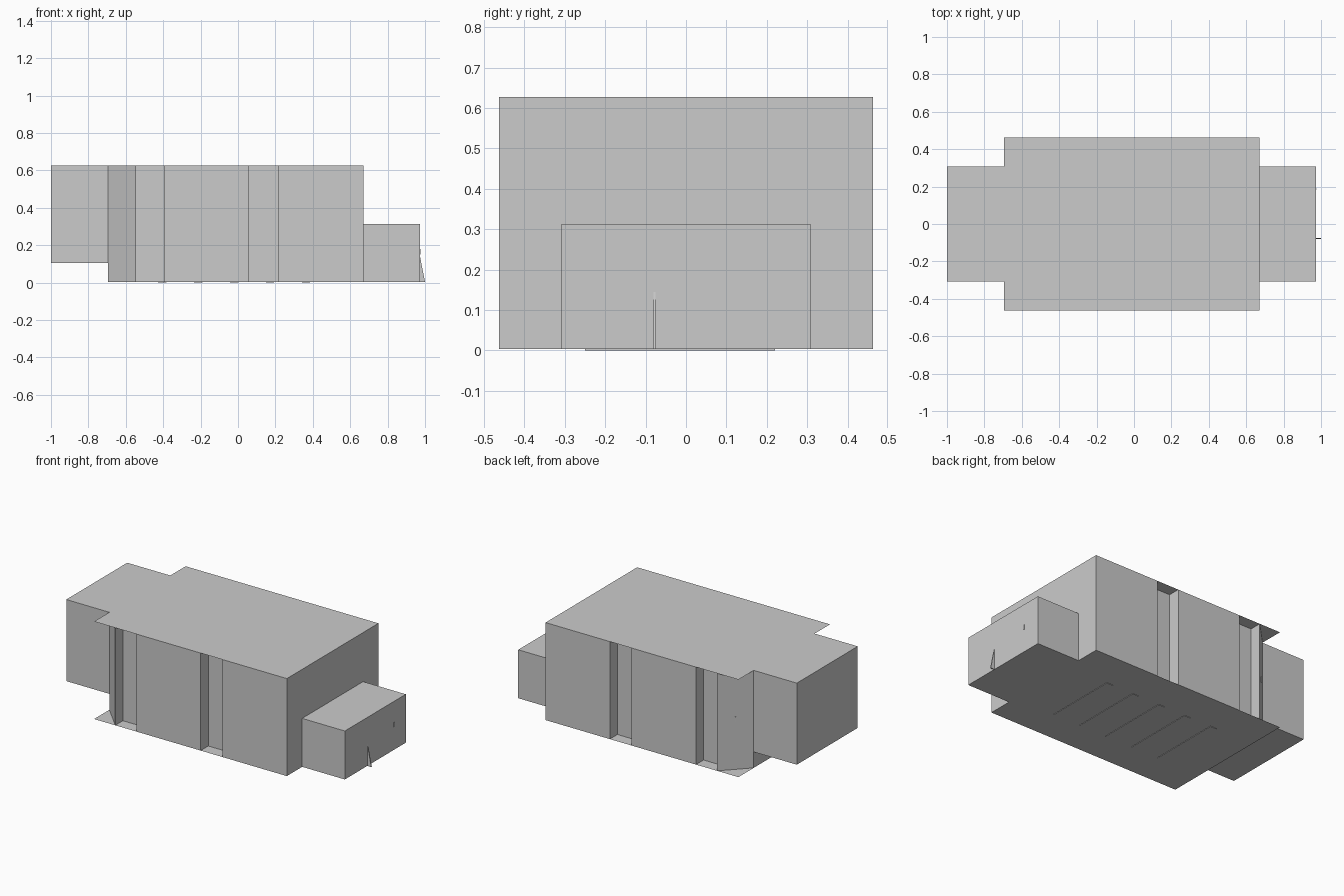
import bpy, bmesh

if "Cube" in bpy.data.objects:
    bpy.data.objects.remove(bpy.data.objects["Cube"])

BOTTOM, TOP = 0.003, 0.627


def make_object(name, bm):
    bmesh.ops.remove_doubles(bm, verts=bm.verts, dist=1e-5)
    mesh = bpy.data.meshes.new(name)
    bm.to_mesh(mesh)
    bm.free()
    obj = bpy.data.objects.new(name, mesh)
    bpy.context.collection.objects.link(obj)
    return obj


def prism(name, profile, z0, z1, caps=None):
    """Walls along a closed plan profile; caps may overhang the walls."""
    bm = bmesh.new()
    low = [bm.verts.new((x, y, z0)) for x, y in profile]
    high = [bm.verts.new((x, y, z1)) for x, y in profile]
    n = len(profile)
    for i in range(n):
        j = (i + 1) % n
        bm.faces.new((low[i], low[j], high[j], high[i]))
    outline = caps or profile
    bm.faces.new([bm.verts.new((x, y, z0)) for x, y in reversed(outline)])
    bm.faces.new([bm.verts.new((x, y, z1)) for x, y in outline])
    return make_object(name, bm)


def rect(x0, x1, y0, y1):
    return [(x0, y0), (x1, y0), (x1, y1), (x0, y1)]


# Main body: grooved side walls and slanted rear corners under a full roof and floor
W, GROOVE, END = 0.463, 0.386, 0.308
side = [(-0.695, -END), (-0.545, -W), (-0.545, -GROOVE), (-0.395, -GROOVE),
        (-0.395, -W), (0.06, -W), (0.06, -GROOVE), (0.215, -GROOVE),
        (0.215, -W), (0.67, -W)]
plan = side + [(x, -y) for x, y in reversed(side)]
prism("main_body", plan, BOTTOM, TOP, rect(-0.695, 0.67, -W, W))

# Raised end box and low end box
prism("raised_end_box", rect(-1.0, -0.695, -END, END), 0.105, TOP)
prism("low_end_box", rect(0.67, 0.972, -END, END), BOTTOM, 0.313)

# Thin strips under the floor
for i in range(5):
    x = 0.364 - 0.1923 * i
    prism(f"floor_strip_{i + 1}", rect(x - 0.022, x + 0.022, -0.25, 0.22), 0.0, BOTTOM)

# Thin wedge fin on the low end box
bm = bmesh.new()
tri = [bm.verts.new(p) for p in ((0.972, -0.081, 0.003), (1.0, -0.081, 0.003), (0.972, -0.081, 0.145))]
face = bm.faces.new(tri)
ext = bmesh.ops.extrude_face_region(bm, geom=[face])
for v in ext["geom"]:
    if isinstance(v, bmesh.types.BMVert):
        v.co.y += 0.006
bmesh.ops.recalc_face_normals(bm, faces=bm.faces)
make_object("end_fin", bm)

# Small catch on the low end box and handle on the slanted back corner
prism("end_catch", rect(0.972, 0.975, 0.184, 0.190), 0.15, 0.18)
prism("corner_handle", [(-0.622, 0.3835), (-0.618, 0.3876), (-0.620, 0.3896), (-0.624, 0.3855)][::-1], 0.305, 0.34)
